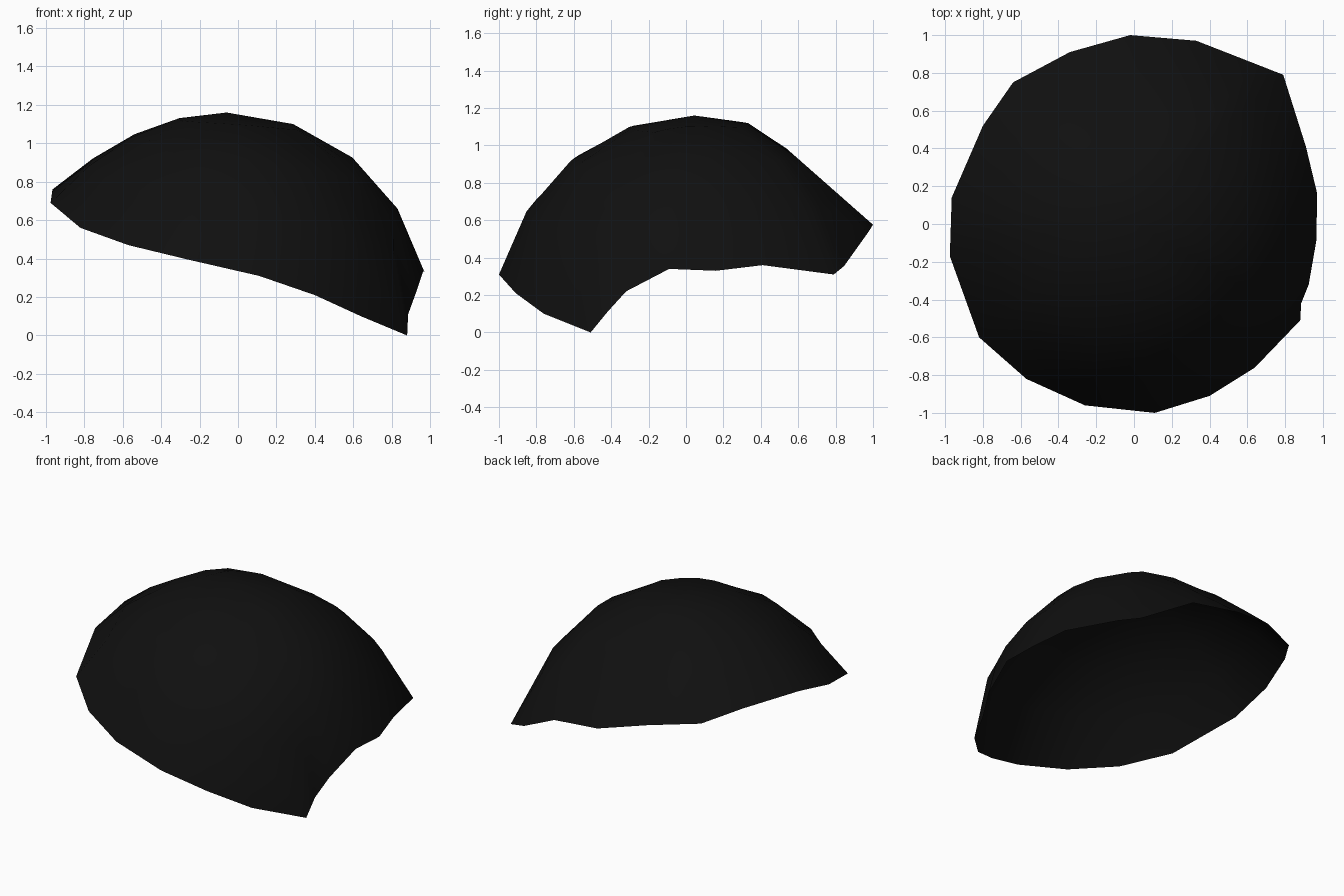
import bpy, bmesh
from mathutils import Vector

if "Cube" in bpy.data.objects:
    bpy.data.objects.remove(bpy.data.objects["Cube"])

# Open rim of the tilted cap, anticlockwise from the low front corner
RIM = [(.88, -.51, 0), (.885, -.42, .11), (.925, -.32, .22), (.965, -.09, .34),
       (.97, .16, .33), (.91, .41, .36), (.79, .79, .31), (.65, .845, .355),
       (.33, .97, .53), (-.02, 1.0, .585), (-.34, .91, .65), (-.64, .75, .68),
       (-.80, .52, .74), (-.965, .14, .76), (-.975, -.17, .69), (-.82, -.60, .56),
       (-.57, -.82, .47), (-.26, -.96, .395), (.11, -1.0, .31), (.40, -.91, .21),
       (.64, -.76, .10)]
CENTRE = Vector((-.06, .045, .12))
RADIUS = 1.04
RINGS = 4
UP = Vector((0, 0, 1))

bm = bmesh.new()
apex = bm.verts.new(CENTRE + UP * RADIUS)


def meridian(p):
    """Round ribs from the crown down to one rim point."""
    rib = []
    d = Vector(p) - CENTRE
    for i in range(1, RINGS + 1):
        t = i / RINGS
        r = RADIUS + (d.length - RADIUS) * t ** 4
        v = CENTRE + UP.slerp(d.normalized(), t) * r
        # flattened slope at the back
        v.z = min(v.z, 1.457 - .881 * v.y)
        rib.append(bm.verts.new(v))
    return rib


# Dome surface, a single open skin
ribs = [meridian(p) for p in RIM]
for a, b in zip(ribs, ribs[1:] + ribs[:1]):
    bm.faces.new((apex, a[0], b[0]))
    for i in range(RINGS - 1):
        bm.faces.new((a[i], a[i + 1], b[i + 1], b[i]))
for f in bm.faces:
    f.smooth = True

mesh = bpy.data.meshes.new("cap_shell")
bm.to_mesh(mesh)
bm.free()
shell = bpy.data.objects.new("cap_shell", mesh)
bpy.context.collection.objects.link(shell)

black = bpy.data.materials.new("soft black")
black.diffuse_color = (.005, .005, .005, 1)
black.use_nodes = True
black.node_tree.nodes["Principled BSDF"].inputs["Base Color"].default_value = black.diffuse_color
mesh.materials.append(black)
